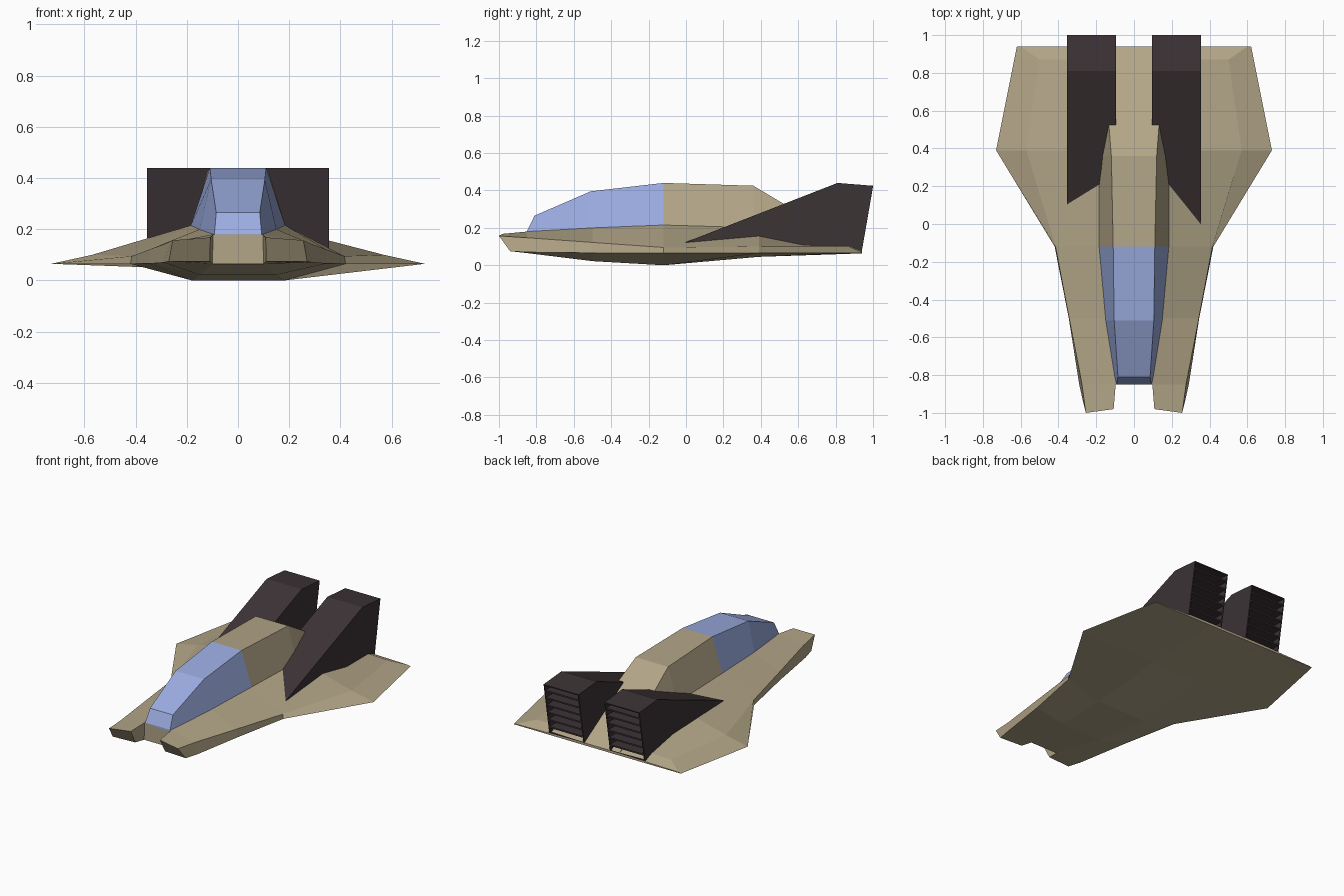
import bpy, bmesh

if "Cube" in bpy.data.objects:
    bpy.data.objects.remove(bpy.data.objects["Cube"])


def material(name, rgb):
    lin = [(c / 255 / 12.92) if c < 11 else ((c / 255 + 0.055) / 1.055) ** 2.4 for c in rgb]
    m = bpy.data.materials.new(name)
    m.diffuse_color = (*lin, 1)
    m.use_nodes = True
    m.node_tree.nodes["Principled BSDF"].inputs["Base Color"].default_value = m.diffuse_color
    return m


TAN = material("tan_hull", (178, 165, 135))
GLASS = material("blue_glass", (155, 172, 224))
DARK = material("dark_engine", (60, 51, 53))
ORANGE = material("orange_glow", (205, 74, 18))


def loft(name, rings, mats, open_end=False):
    """Skin equal-length rings of 3D points and cap both ends."""
    bm = bmesh.new()
    rows = [[bm.verts.new(p) for p in r] for r in rings]
    n = len(rows[0])
    for a, b in zip(rows, rows[1:]):
        for i in range(n):
            j = (i + 1) % n
            bm.faces.new((a[i], a[j], b[j], b[i]))
    bm.faces.new(rows[0])
    bm.faces.new(rows[-1])
    bmesh.ops.recalc_face_normals(bm, faces=bm.faces)
    me = bpy.data.meshes.new(name)
    bm.to_mesh(me)
    bm.free()
    for m in mats:
        me.materials.append(m)
    ob = bpy.data.objects.new(name, me)
    bpy.context.collection.objects.link(ob)
    return ob


def symmetric(y, half):
    """Full ring from a half outline given bottom to top."""
    return [(x, y, z) for x, z in half] + [(-x, y, z) for x, z in reversed(half)]


def prism(name, profile, x0, x1, mat):
    """Extrude a (y, z) profile along x."""
    return loft(name, [[(x, y, z) for y, z in profile] for x in (x0, x1)], [mat])


# Hull: keel, lower chine, upper chine, shoulder at each station
stations = [
    (-.85, [(.10, .065), (.29, .07), (.275, .147), (.095, .18)]),
    (-.50, [(.15, .022), (.345, .066), (.343, .122), (.15, .20)]),
    (-.12, [(.18, .0), (.42, .065), (.415, .095), (.185, .215)]),
    (.39, [(.18, .045), (.73, .065), (.57, .10), (.185, .20)]),
    (.87, [(.18, .061), (.634, .065), (.50, .10), (.16, .11)]),
    (.94, [(.18, .064), (.62, .065), (.60, .07), (.15, .08)]),
]
loft("hull", [symmetric(y, h) for y, h in stations], [TAN])

# Nose prongs either side of the notch
for s, side in ((1, "right"), (-1, "left")):
    root = [(.10, -.85, .065), (.29, -.85, .07), (.275, -.85, .147), (.097, -.85, .18)]
    tip = [(.11, -.93, .075), (.27, -.94, .075), (.255, -1.0, .157), (.108, -.98, .168)]
    loft("nose_prong_" + side, [[(s * x, y, z) for x, y, z in r] for r in (root, tip)], [TAN])

# Canopy and spine: base and roof at each station, glass in front
spine = [
    (-.85, [(.095, .17), (.092, .182)]),
    (-.81, [(.102, .18), (.085, .265)]),
    (-.51, [(.15, .198), (.105, .395)]),
    (-.12, [(.185, .213), (.11, .44)]),
    (.36, [(.185, .198), (.12, .425)]),
    (.94, [(.17, .07), (.165, .08)]),
]
body = loft("canopy_and_spine", [symmetric(y, h) for y, h in spine], [TAN, GLASS])
for p in body.data.polygons:
    p.material_index = 1 if p.center.y < -.13 else 0

# Engines: open-backed wedge shell, louvres and glowing panel
casing_profile = [(-.01, .07), (-.01, .12), (.81, .44), (1.0, .425), (.94, .075)]
for s, side in ((1, "right"), (-1, "left")):
    x0, x1 = s * .095, s * .355
    shell = prism("engine_casing_" + side, casing_profile, x0, x1, DARK)
    bm = bmesh.new()
    bm.from_mesh(shell.data)
    back = [f for f in bm.faces if f.normal.y > .9]
    bmesh.ops.delete(bm, geom=back, context='FACES')
    bm.to_mesh(shell.data)
    bm.free()
    wall = shell.modifiers.new("wall", 'SOLIDIFY')
    wall.thickness, wall.offset = .01, -1

    xa, xb = s * .10, s * .35
    prism("engine_glow_" + side,
          [(.84, .08), (.85, .08), (.85, .43), (.84, .43)], xa, xb, ORANGE)
    for i in range(6):
        z = .115 + i * .052
        rear = .94 + .06 * (z - .075) / .35
        prism(f"engine_louvre_{side}_{i + 1}",
              [(rear - .075, z), (rear, z), (rear, z + .01), (rear - .075, z + .01)],
              xa, xb, DARK)
